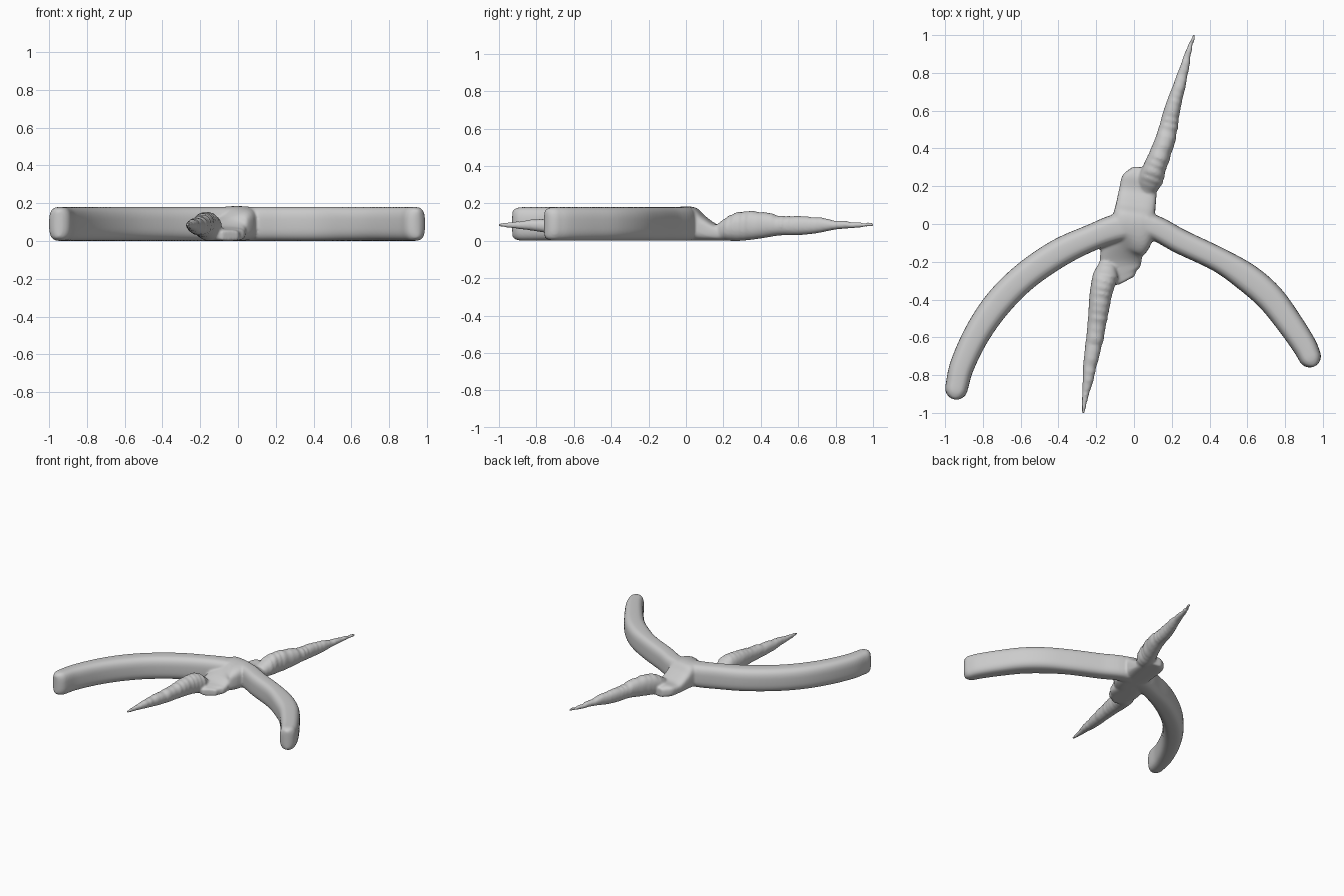
import bpy, bmesh, math, random
from mathutils import Vector

random.seed(4)
if "Cube" in bpy.data.objects:
    bpy.data.objects.remove(bpy.data.objects["Cube"], do_unlink=True)

grey = bpy.data.materials.new("plain grey")
grey.use_nodes = True
colour = (0.6, 0.6, 0.6, 1)
grey.diffuse_color = colour
grey.node_tree.nodes["Principled BSDF"].inputs["Base Color"].default_value = colour


def smooth_path(stations, steps=6):
    """Catmull-Rom curve through (x, y, bottom, top, width) stations."""
    pts = [Vector(s) for s in stations]
    pts = [pts[0] * 2 - pts[1]] + pts + [pts[-1] * 2 - pts[-2]]
    out = []
    for a, b, c, d in zip(pts, pts[1:], pts[2:], pts[3:]):
        for i in range(steps):
            t = i / steps
            out.append(0.5 * (2 * b + (c - a) * t + (2 * a - 5 * b + 4 * c - d) * t * t
                              + (3 * b - a - 3 * c + d) * t ** 3))
    return out + [pts[-2]]


def loft(name, stations, power, round_end=False, wobble=0.0, sides=32):
    """Sweep a rounded-square section along a smooth path."""
    path = smooth_path(stations)
    bm = bmesh.new()
    rings = []

    def ring(x, y, low, high, width, normal):
        verts = []
        for k in range(sides):
            a = math.tau * k / sides
            c, s = math.cos(a), math.sin(a)
            u = math.copysign(abs(c) ** (2 / power), c) * width / 2
            v = math.copysign(abs(s) ** (2 / power), s) * (high - low) / 2
            verts.append(bm.verts.new((x + normal.x * u, y + normal.y * u, (low + high) / 2 + v)))
        rings.append(verts)

    for i, p in enumerate(path):
        a, b = path[max(i - 1, 0)], path[min(i + 1, len(path) - 1)]
        along = Vector((b[0] - a[0], b[1] - a[1], 0)).normalized()
        normal = Vector((-along.y, along.x, 0))
        x, y, low, high, width = p
        j = random.uniform(-wobble, wobble)
        ring(x + j / 2, y, low, high + j, width * (1 + 4 * j), normal)
    if round_end:
        for i in range(1, 9):
            t = i / 8 * math.radians(86)
            reach, shrink = math.sin(t) * width / 2, 0.3 * (1 - math.cos(t)) * (high - low) / 2
            ring(x + along.x * reach, y + along.y * reach, low + shrink, high - shrink,
                 width * math.cos(t), normal)
    for r, q in zip(rings, rings[1:]):
        for k in range(sides):
            n = (k + 1) % sides
            bm.faces.new((r[k], r[n], q[n], q[k]))
    bm.faces.new(rings[0])
    bm.faces.new(rings[-1])
    bmesh.ops.recalc_face_normals(bm, faces=bm.faces)
    mesh = bpy.data.meshes.new(name)
    bm.to_mesh(mesh)
    bm.free()
    ob = bpy.data.objects.new(name, mesh)
    bpy.context.collection.objects.link(ob)
    return ob


def arm(name, centres):
    return loft(name, [(x, y, 0, 0.18, w) for x, y, w in centres], 3, round_end=True)


# Two curved arms
right_arm = arm("curved_arms", [
    (0.08, 0, 0.13), (-0.08, -0.02, 0.15), (-0.22, -0.07, 0.14), (-0.4, -0.155, 0.15),
    (-0.58, -0.28, 0.15), (-0.72, -0.42, 0.15), (-0.83, -0.58, 0.14), (-0.91, -0.75, 0.13),
    (-0.94, -0.87, 0.12)])
left_arm = arm("left_arm", [
    (-0.08, -0.02, 0.13), (0.08, -0.01, 0.13), (0.25, -0.095, 0.13), (0.45, -0.19, 0.13),
    (0.6, -0.285, 0.15), (0.72, -0.39, 0.15), (0.82, -0.52, 0.14), (0.9, -0.64, 0.13),
    (0.93, -0.7, 0.12)])

# Low block through the hub, dipping either side of the arms
hub = loft("hub", [
    (-0.04, -0.3, 0, 0.055, 0.1), (-0.06, -0.26, 0, 0.065, 0.19), (-0.07, -0.2, 0, 0.08, 0.22),
    (-0.06, -0.13, 0, 0.12, 0.22), (-0.02, -0.06, 0, 0.175, 0.24), (0, 0.04, 0, 0.18, 0.22),
    (0.01, 0.1, 0, 0.13, 0.21), (0.02, 0.17, 0, 0.085, 0.2), (0.03, 0.25, 0, 0.085, 0.18),
    (0.035, 0.3, 0, 0.07, 0.08)], 3.5)

# Tapered, slightly rough spikes
back_spike = loft("back_spike", [
    (0.06, 0.16, 0.01, 0.08, 0.08), (0.085, 0.23, 0, 0.13, 0.13), (0.11, 0.3, 0, 0.155, 0.12),
    (0.15, 0.4, 0.012, 0.155, 0.11), (0.18, 0.5, 0.028, 0.135, 0.1), (0.2, 0.6, 0.03, 0.13, 0.085),
    (0.23, 0.7, 0.04, 0.125, 0.07), (0.26, 0.8, 0.06, 0.11, 0.055), (0.285, 0.9, 0.068, 0.1, 0.035),
    (0.32, 1.005, 0.078, 0.095, 0.014)], 2.2, wobble=0.004)
front_spike = loft("front_spike", [
    (-0.14, -0.2, 0.01, 0.08, 0.08), (-0.15, -0.27, 0, 0.14, 0.13), (-0.165, -0.32, 0.005, 0.152, 0.125),
    (-0.18, -0.4, 0.015, 0.15, 0.115), (-0.195, -0.52, 0.025, 0.135, 0.1), (-0.21, -0.62, 0.03, 0.125, 0.09),
    (-0.23, -0.73, 0.04, 0.12, 0.075), (-0.245, -0.83, 0.055, 0.11, 0.055), (-0.26, -0.92, 0.066, 0.1, 0.032),
    (-0.27, -1.005, 0.076, 0.092, 0.014)], 2.2, wobble=0.004)

# Fuse the parts into one softly blended body
parts = [right_arm, left_arm, hub, back_spike, front_spike]
bpy.ops.object.select_all(action="DESELECT")
for ob in parts:
    ob.select_set(True)
bpy.context.view_layer.objects.active = right_arm
bpy.ops.object.join()
body = bpy.context.object
body.name = "forked_body"
body.data.materials.append(grey)
remesh = body.modifiers.new("fuse", "REMESH")
remesh.mode = "VOXEL"
remesh.voxel_size = 0.008
remesh.use_smooth_shade = True
blend = body.modifiers.new("blend", "SMOOTH")
blend.factor = 0.5
blend.iterations = 6
for modifier in ("fuse", "blend"):
    bpy.ops.object.modifier_apply(modifier=modifier)
bpy.ops.object.shade_smooth()
